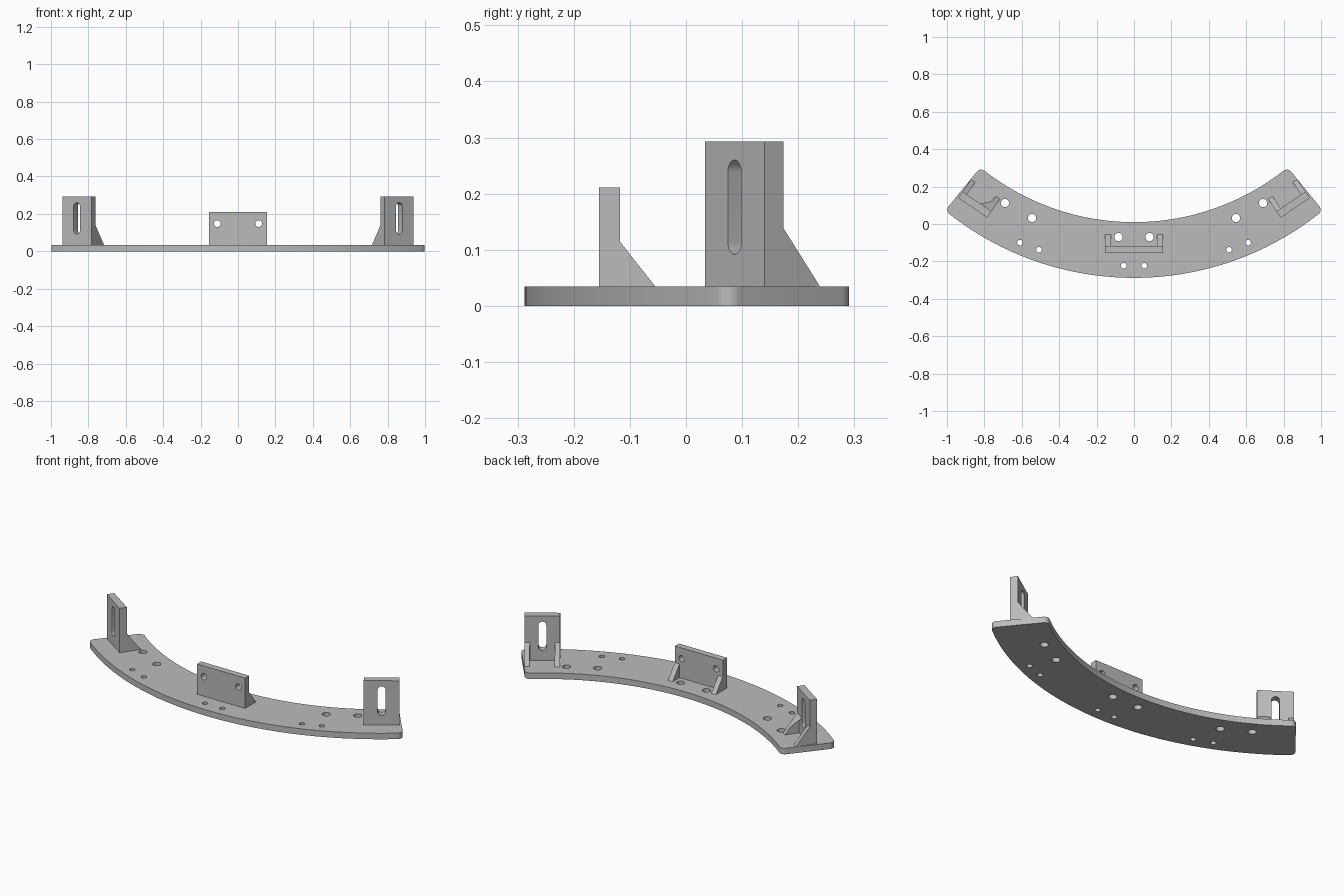
import bpy, bmesh
from math import sin, cos, pi, radians
from mathutils import Matrix, Vector

if "Cube" in bpy.data.objects:
    bpy.data.objects.remove(bpy.data.objects["Cube"])

grey = bpy.data.materials.new("plain_grey")
grey.use_nodes = True
colour = (0.5, 0.5, 0.5, 1)
grey.diffuse_color = colour
grey.node_tree.nodes["Principled BSDF"].inputs["Base Color"].default_value = colour

DECK = 0.035            # thickness of the curved base
CENTRE_Y = 1.31         # centre of the base's arcs
R_IN, R_OUT = 1.30, 1.598
UP = Matrix.Identity(4)                                  # profile in x, y
FACE = Matrix.Rotation(pi / 2, 4, 'X')                   # profile in x, z
SIDE = Matrix(((0, 0, 1, 0), (1, 0, 0, 0), (0, 1, 0, 0), (0, 0, 0, 1)))  # profile in y, z


def prism(name, outline, low, high, frame=UP):
    """Extrude a flat outline from low to high along the frame's own z."""
    bm = bmesh.new()
    base = bm.faces.new([bm.verts.new((x, y, low)) for x, y in outline])
    top = bmesh.ops.extrude_face_region(bm, geom=[base])["geom"]
    bmesh.ops.translate(bm, vec=(0, 0, high - low),
                        verts=[v for v in top if isinstance(v, bmesh.types.BMVert)])
    bm.transform(frame)
    bmesh.ops.recalc_face_normals(bm, faces=bm.faces)
    mesh = bpy.data.meshes.new(name)
    bm.to_mesh(mesh)
    bm.free()
    mesh.materials.append(grey)
    obj = bpy.data.objects.new(name, mesh)
    bpy.context.collection.objects.link(obj)
    return obj


def arc(cx, cy, r, start, end, n):
    return [(cx + r * cos(start + (end - start) * i / n),
             cy + r * sin(start + (end - start) * i / n)) for i in range(n + 1)]


def slot(x, y, r, half=0.0):
    """Round hole, or an upright slot when half is above zero."""
    return arc(x, y + half, r, 0, pi, 12)[:-1 if half == 0 else None] + \
        arc(x, y - half, r, pi, 2 * pi, 12)[:-1 if half == 0 else None]


def apply(obj, kind, other):
    mod = obj.modifiers.new(kind.title(), 'BOOLEAN')
    mod.operation, mod.object, mod.solver = kind, other, 'EXACT'
    bpy.context.view_layer.objects.active = obj
    bpy.ops.object.modifier_apply(modifier=mod.name)
    bpy.data.objects.remove(other)


def finish(obj):
    bpy.ops.object.select_all(action='DESELECT')
    obj.select_set(True)
    bpy.context.view_layer.objects.active = obj
    bpy.ops.object.shade_smooth_by_angle(angle=radians(30))


# Curved base with rounded corners
A, FILLET = radians(39.2), 0.03


def corner(radius, sign, start):
    """Quarter-round corner at the +x or -x end of the base."""
    shift = math_angle = FILLET / radius
    a = -pi / 2 + sign * (A - shift)
    cx, cy = radius * cos(a), CENTRE_Y + radius * sin(a)
    return arc(cx, cy, FILLET, a + start, a + start + pi / 2, 8)


trim_out, trim_in = A - FILLET / (R_OUT - FILLET), A - FILLET / (R_IN + FILLET)
outline = arc(0, CENTRE_Y, R_OUT, -pi / 2 - trim_out, -pi / 2 + trim_out, 64)[1:-1]
outline += corner(R_OUT - FILLET, 1, 0)
outline += corner(R_IN + FILLET, 1, pi / 2)
outline += arc(0, CENTRE_Y, R_IN, -pi / 2 + trim_in, -pi / 2 - trim_in, 64)[1:-1]
outline += corner(R_IN + FILLET, -1, pi)
outline += corner(R_OUT - FILLET, -1, -pi / 2)
base = prism("curved_base", outline, 0, DECK)

# Mounting holes, mirrored left and right
big, small = 0.022, 0.015
for x, y, r in ((0.083, -0.07, big), (0.545, 0.032, big), (0.69, 0.112, big),
                (0.055, -0.223, small), (0.508, -0.138, small), (0.61, -0.1, small)):
    for sign in (-1, 1):
        apply(base, 'DIFFERENCE', prism("hole_cutter", slot(sign * x, y, r), -0.1, 0.1))
finish(base)


def bracket(name, width, height, thick, reach, rib_top, rib, holes, place):
    """Upright plate with two sloping ribs behind it; front face at local y = 0."""
    w = width / 2
    # One solid side profile, hollowed between the ribs
    side = [(0, DECK), (reach, DECK), (thick, rib_top), (thick, height), (0, height)]
    body = prism(name, side, -w, w, SIDE)
    gap = [(rib - w, -1), (w - rib, -1), (w - rib, 1), (rib - w, 1)]
    apply(body, 'DIFFERENCE', prism("gap_cutter", gap, -1, -thick, FACE))
    for hole in holes:
        apply(body, 'DIFFERENCE', prism("hole_cutter", hole, -0.5, 0.5, FACE))
    body.data.transform(place)
    finish(body)


# Low centre bracket with two round holes
bracket("centre_bracket", 0.308, 0.211, 0.037, 0.1, 0.115, 0.03,
        [slot(s * 0.111, 0.148, 0.018) for s in (-1, 1)],
        Matrix.Translation((0, -0.155, 0)))

# Tall slotted brackets turned outward at both ends
for name, s in (("left_bracket", 1), ("right_bracket", -1)):
    bracket(name, 0.188, 0.293, 0.041, 0.12, 0.139, 0.028,
            [slot(0, 0.176, 0.021, 0.063)],
            Matrix.Translation((s * 0.862, 0.0865, 0)) @ Matrix.Rotation(s * radians(34.3), 4, 'Z'))
